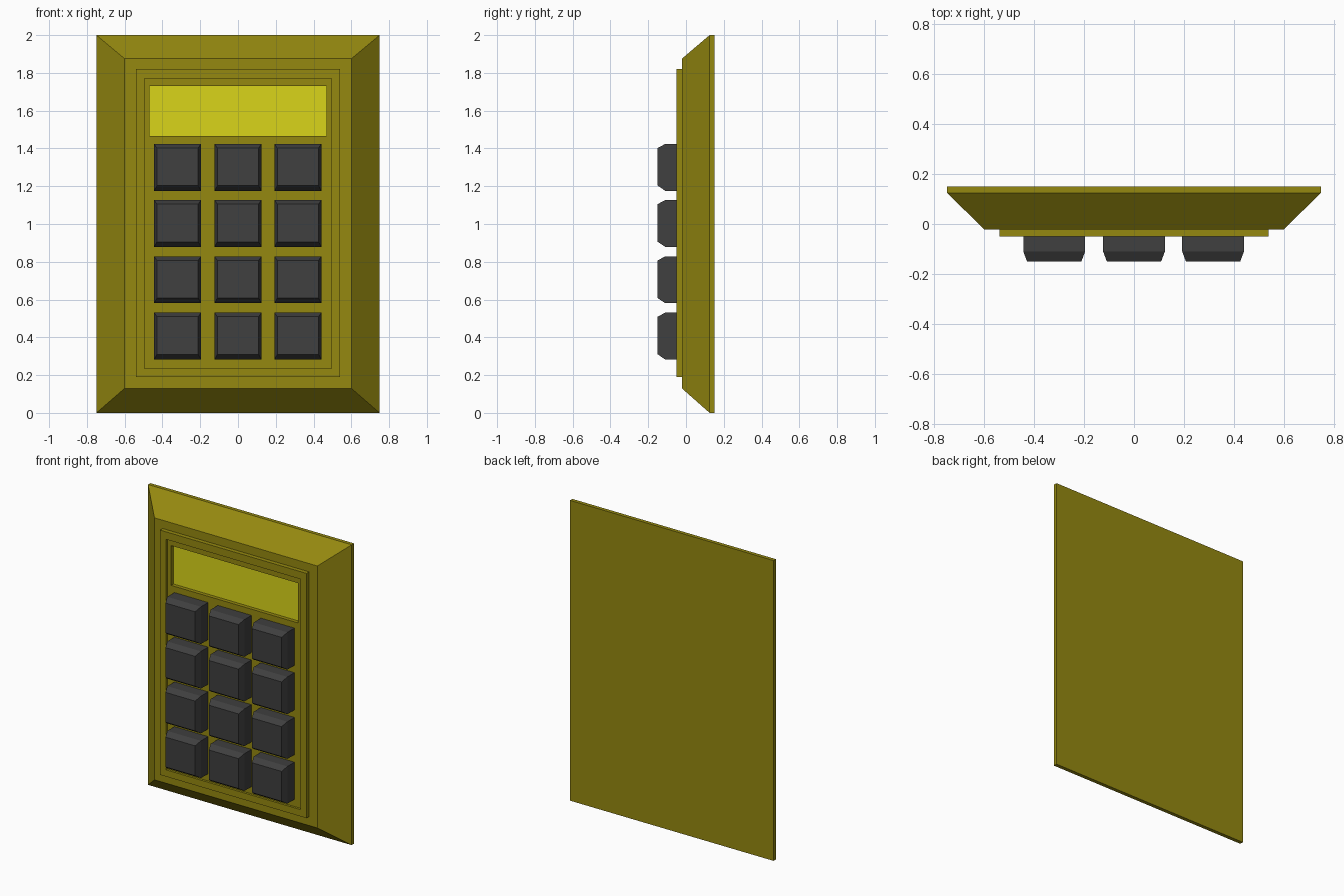
import bpy, bmesh

if "Cube" in bpy.data.objects:
    bpy.data.objects.remove(bpy.data.objects["Cube"])


def material(name, rgb):
    m = bpy.data.materials.new(name)
    m.diffuse_color = (*rgb, 1)
    m.use_nodes = True
    m.node_tree.nodes["Principled BSDF"].inputs["Base Color"].default_value = m.diffuse_color
    return m


def stepped_block(name, loops, mat):
    """Closed solid through rectangular loops (x0, x1, z0, z1, y), listed from back to front."""
    bm = bmesh.new()
    rings = []
    for x0, x1, z0, z1, y in loops:
        corners = ((x0, z0), (x1, z0), (x1, z1), (x0, z1))
        rings.append([bm.verts.new((x, y, z)) for x, z in corners])
    for a, b in zip(rings, rings[1:]):
        for i in range(4):
            j = (i + 1) % 4
            bm.faces.new((a[i], a[j], b[j], b[i]))
    bm.faces.new(rings[0][::-1])
    bm.faces.new(rings[-1])
    bmesh.ops.recalc_face_normals(bm, faces=bm.faces)
    mesh = bpy.data.meshes.new(name)
    bm.to_mesh(mesh)
    bm.free()
    mesh.materials.append(mat)
    obj = bpy.data.objects.new(name, mesh)
    bpy.context.collection.objects.link(obj)
    return obj


olive = material("olive_casing", (0.30, 0.25, 0.005))
yellow = material("yellow_screen", (0.70, 0.66, 0.01))
dark = material("dark_key", (0.05, 0.05, 0.05))

# Casing: back plate, sloped sides, raised rim, recessed panel, display pocket
stepped_block("casing", [
    (-0.75, 0.75, 0.00, 2.00, 0.15),
    (-0.75, 0.75, 0.00, 2.00, 0.125),
    (-0.60, 0.60, 0.13, 1.875, -0.022),
    (-0.54, 0.54, 0.19, 1.82, -0.022),
    (-0.54, 0.54, 0.19, 1.82, -0.05),
    (-0.495, 0.495, 0.235, 1.77, -0.05),
    (-0.495, 0.495, 0.235, 1.77, -0.035),
    (-0.468, 0.468, 1.465, 1.73, -0.035),
    (-0.468, 0.468, 1.465, 1.73, 0.0),
], olive)

# Display set into its pocket
stepped_block("display_screen", [
    (-0.468, 0.468, 1.465, 1.73, 0.0),
    (-0.468, 0.468, 1.465, 1.73, -0.01),
], yellow)

# Keys: 3 x 4 grid of blocks with chamfered fronts
h = 0.124
for row, z in enumerate((1.30, 1.003, 0.705, 0.407)):
    for col, x in enumerate((-0.32, 0.0, 0.317)):
        stepped_block(f"key_row{row + 1}_column{col + 1}", [
            (x - h, x + h, z - h, z + h, -0.03),
            (x - h, x + h, z - h, z + h, -0.11),
            (x - h + 0.015, x + h - 0.015, z - h + 0.027, z + h - 0.022, -0.15),
        ], dark)
